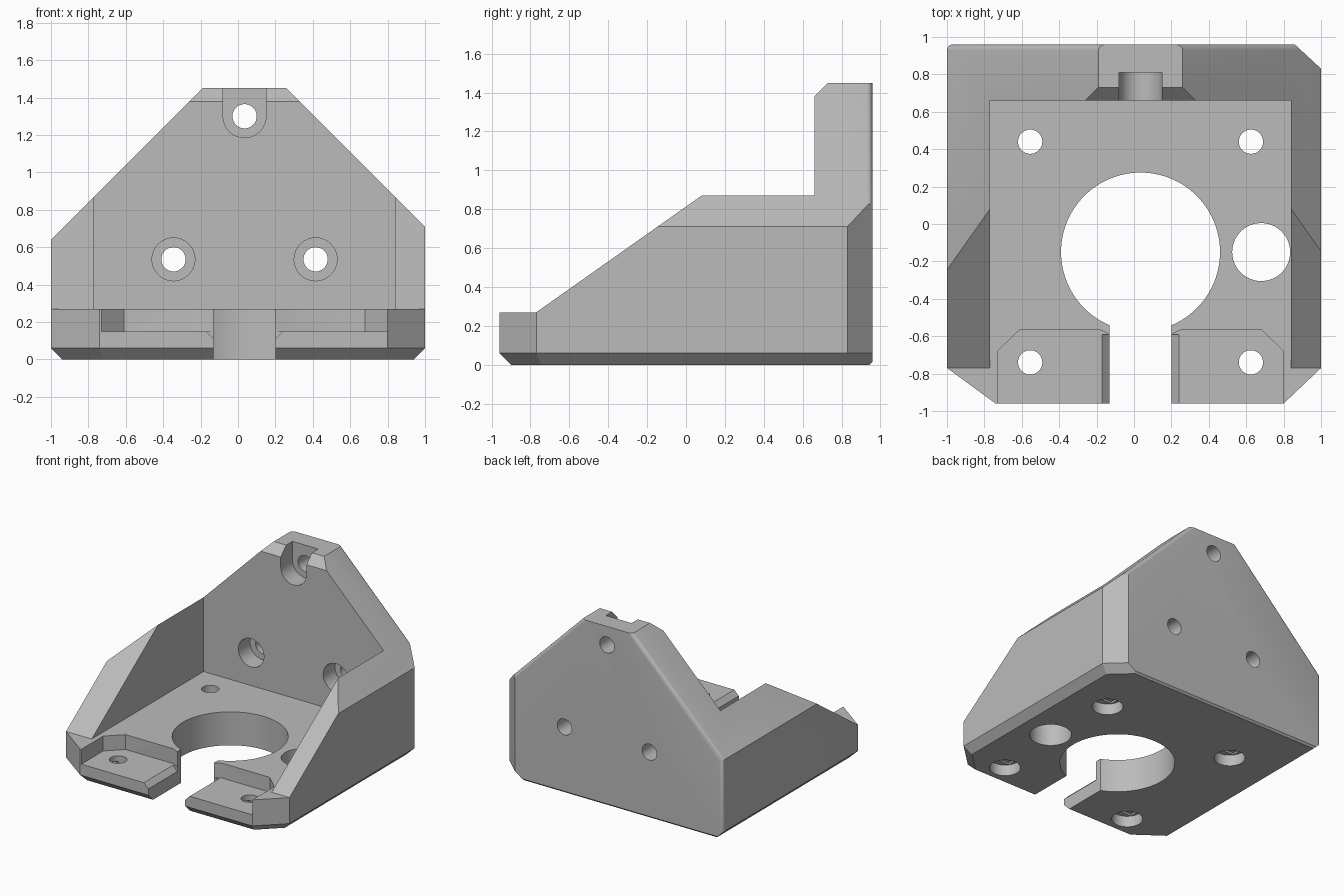
import bpy, bmesh, math
from mathutils import Vector, Matrix

cube = bpy.data.objects.get("Cube")
if cube:
    bpy.data.objects.remove(cube, do_unlink=True)

grey = bpy.data.materials.new("plain grey")
grey.use_nodes = True
colour = (0.5, 0.5, 0.5, 1)
grey.diffuse_color = colour
grey.node_tree.nodes["Principled BSDF"].inputs["Base Color"].default_value = colour


def make_object(name, bm):
    bmesh.ops.recalc_face_normals(bm, faces=bm.faces)
    mesh = bpy.data.meshes.new(name)
    bm.to_mesh(mesh)
    bm.free()
    mesh.materials.append(grey)
    obj = bpy.data.objects.new(name, mesh)
    bpy.context.collection.objects.link(obj)
    return obj


def box_bmesh(low, high):
    bm = bmesh.new()
    low, high = Vector(low), Vector(high)
    bmesh.ops.create_cube(bm, size=1, matrix=Matrix.Translation((low + high) / 2)
                          @ Matrix.Diagonal((high - low).to_4d()))
    return bm


def slice_off(bm, point, normal):
    geom = bm.verts[:] + bm.edges[:] + bm.faces[:]
    cut = bmesh.ops.bisect_plane(bm, geom=geom, plane_co=point, plane_no=normal, clear_outer=True)
    edges = [e for e in cut["geom_cut"] if isinstance(e, bmesh.types.BMEdge)]
    bmesh.ops.contextual_create(bm, geom=edges)


def prism(points, axis, start, end):
    """Extrude a flat outline along one axis."""
    def place(a, b, t):
        return {"x": (t, a, b), "y": (a, t, b), "z": (a, b, t)}[axis]
    bm = bmesh.new()
    face = bm.faces.new([bm.verts.new(place(a, b, start)) for a, b in points])
    moved = bmesh.ops.extrude_face_region(bm, geom=[face])["geom"]
    step = Vector(place(0, 0, end - start))
    bmesh.ops.translate(bm, vec=step, verts=[v for v in moved if isinstance(v, bmesh.types.BMVert)])
    return bm


def circle(a, b, radius, sides=48):
    return [(a + radius * math.cos(2 * math.pi * i / sides),
             b + radius * math.sin(2 * math.pi * i / sides)) for i in range(sides)]


# Outer block: a box with its corners and lower edges sliced away
bm = box_bmesh((-1, -0.96, 0), (1, 0.96, 1.45))
planes = [
    ((-0.19, 0, 1.45), (-1, 0, 1)), ((0.26, 0, 1.45), (1, 0, 1)),
    ((-1, -0.77, 0), (-0.19, -0.26, 0)), ((1, -0.77, 0), (0.19, -0.2, 0)),
    ((1, 0.83, 0), (0.13, 0.14, 0)),
    ((-1, 0, 0.06), (-1, 0, -1)), ((1, 0, 0.06), (1, 0, -1)),
    ((0, -0.96, 0.06), (0, -1, -1)), ((0, 0.96, 0.015), (0, 1, -1)),
]
for x, y, nx, ny in ((-1, -0.77, -0.19, -0.26), (1, -0.77, 0.19, -0.2), (1, 0.83, 0.13, 0.14)):
    planes.append(((x, y, 0.06), (nx, ny, -math.hypot(nx, ny))))
for point, normal in planes:
    slice_off(bm, point, normal)

# Round the left and sloping edges of the back face
bm.normal_update()
round_edges = []
for e in bm.edges:
    mid = (e.verts[0].co + e.verts[1].co) / 2
    direction = e.verts[1].co - e.verts[0].co
    if mid.y > 0.959 and abs(direction.z) > 0.3:
        if all(abs(f.normal.x) < 0.01 or abs(f.normal.y) < 0.01 for f in e.link_faces):
            round_edges.append(e)
bmesh.ops.bevel(bm, geom=round_edges, offset=0.03, segments=4, profile=0.5, affect="EDGES")
bracket = make_object("mounting_bracket", bm)

cutters = []


def cutter(name, bm):
    obj = make_object(name, bm)
    obj.hide_render = True
    cutters.append(obj)


# Side profile and inner space
cutter("profile_cutter", prism([(-1.2, 0.27), (-0.77, 0.27), (0.08, 0.87), (0.66, 0.87),
                                (0.66, 1.38), (0.83, 1.55), (-1.2, 1.55)], "x", -1.2, 1.2))
cutter("inside_cutter", box_bmesh((-0.77, -1.2, 0.27), (0.84, 0.66, 1.6)))

# Round opening with front slot, and cable hole
cx, cy = 0.035, -0.15
cutter("opening_cutter", prism(circle(cx, cy, 0.425, 96), "z", -0.1, 0.4))
cutter("slot_cutter", box_bmesh((-0.13, -1.2, -0.1), (0.2, -0.4, 0.4)))
cutter("cable_hole_cutter", prism(circle(0.68, cy, 0.155), "z", -0.1, 0.4))

# Stepped front pads, mirrored about the slot
for s in (-1, 1):
    outline = [(0.1, -1.2), (0.765, -1.2), (0.765, -0.68), (0.645, -0.565),
               (0.22, -0.565), (0.165, -0.59), (0.1, -0.59)]
    cutter("pad_cutter", prism([(cx + s * a, b) for a, b in outline], "z", 0.15, 0.4))
cutter("slot_chamfer_cutter", prism([(-0.17, 0.15), (-0.13, 0.11), (0.2, 0.11), (0.24, 0.15),
                                     (0.24, 0.2), (-0.17, 0.2)], "y", -1.2, -0.59))

# Floor screw holes, with head recesses and bridging steps underneath
for x in (-0.555, 0.625):
    for y in (-0.74, 0.44):
        cutter("floor_screw_cutter", prism(circle(x, y, 0.065, 32), "z", -0.1, 0.4))
        cutter("floor_recess_cutter", prism(circle(x, y, 0.115, 32), "z", -0.1, 0.09))
        cutter("floor_step_cutter", box_bmesh((x - 0.09, y - 0.065, 0.05), (x + 0.09, y + 0.065, 0.105)))

# Wall screw holes with front recesses
for x, z in ((-0.345, 0.535), (0.415, 0.535), (cx, 1.3)):
    cutter("wall_screw_cutter", prism(circle(x, z, 0.065, 32), "y", 0.4, 1.2))
    cutter("wall_recess_cutter", prism(circle(x, z, 0.115, 32), "y", 0.4, 0.81))
cutter("top_notch_cutter", box_bmesh((cx - 0.115, 0.4, 1.3), (cx + 0.115, 0.81, 1.6)))

# Cut everything, then discard the cutters
bpy.context.view_layer.objects.active = bracket
for tool in cutters:
    mod = bracket.modifiers.new(tool.name, "BOOLEAN")
    mod.operation, mod.solver, mod.object = "DIFFERENCE", "EXACT", tool
    bpy.ops.object.modifier_apply(modifier=mod.name)
for tool in cutters:
    bpy.data.objects.remove(tool, do_unlink=True)

bpy.ops.object.select_all(action="DESELECT")
bracket.select_set(True)
bpy.ops.object.shade_smooth_by_angle(angle=math.radians(25))
